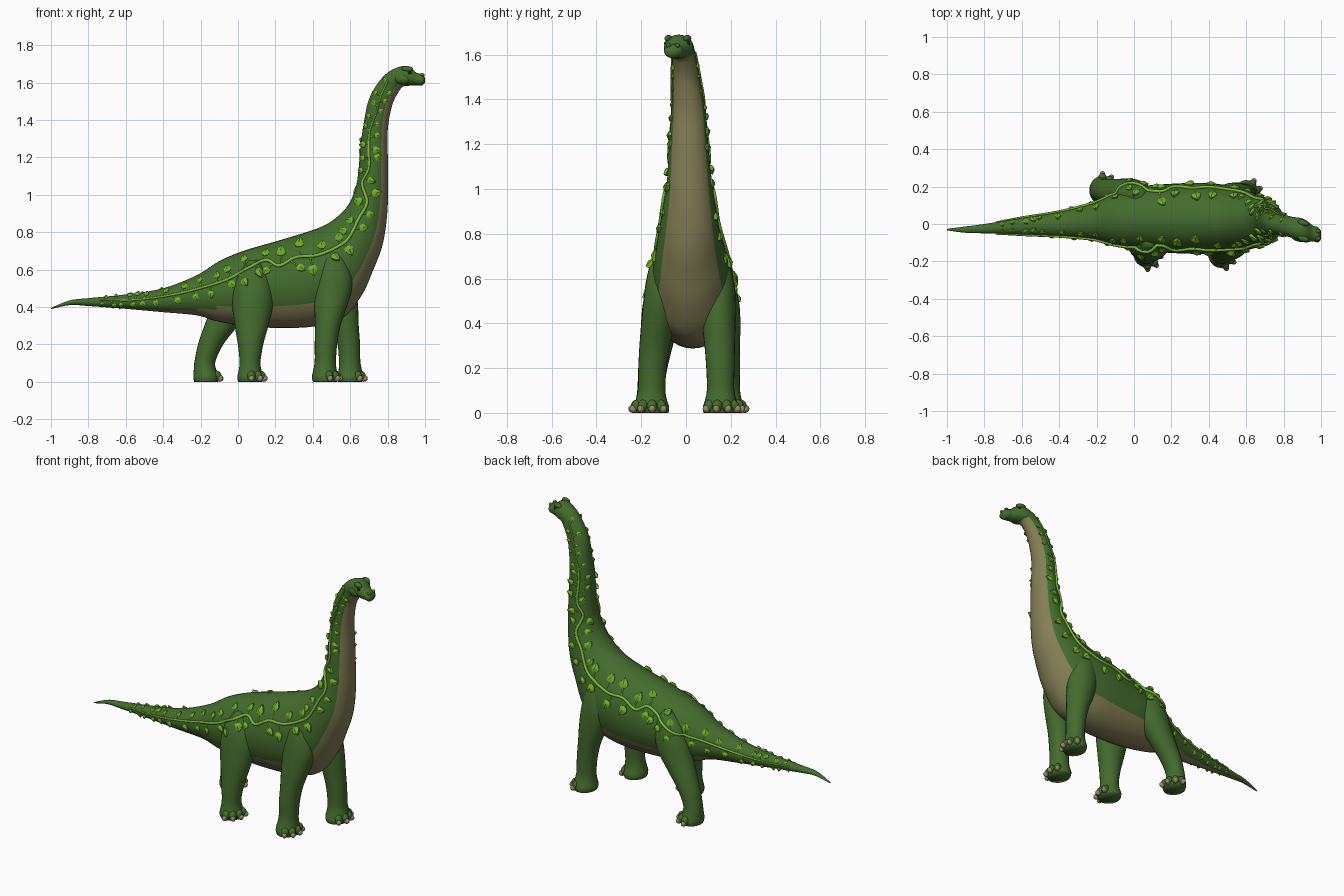
import bpy, bmesh, math, random
from mathutils import Vector
from mathutils.bvhtree import BVHTree

random.seed(4)
if "Cube" in bpy.data.objects:
    bpy.data.objects.remove(bpy.data.objects["Cube"])


def material(name, r, g, b):
    m = bpy.data.materials.new(name)
    m.use_nodes = True
    m.diffuse_color = (r, g, b, 1)
    bsdf = m.node_tree.nodes["Principled BSDF"]
    bsdf.inputs["Base Color"].default_value = (r, g, b, 1)
    bsdf.inputs["Roughness"].default_value = 0.8
    return m


SKIN = material("skin green", .058, .15, .027)
BELLY = material("belly tan", .23, .21, .09)
CLAW = material("claw tan", .3, .26, .13)
VINE = material("vine green", .2, .5, .04)
LEAF = material("leaf green", .16, .44, .02)
EYE = material("eye black", .01, .01, .01)

surface_verts, surface_polys = [], []     # collected skin, for placing the vines


def finish(name, bm, mats, is_skin=False, smooth=True):
    bmesh.ops.recalc_face_normals(bm, faces=bm.faces)
    me = bpy.data.meshes.new(name)
    bm.to_mesh(me)
    bm.free()
    for m in mats:
        me.materials.append(m)
    for p in me.polygons:
        p.use_smooth = smooth
    ob = bpy.data.objects.new(name, me)
    bpy.context.collection.objects.link(ob)
    if is_skin:
        start = len(surface_verts)
        surface_verts.extend(v.co.copy() for v in me.vertices)
        surface_polys.extend([i + start for i in p.vertices] for p in me.polygons)
    return ob


def spline(points, steps):
    """Catmull-Rom through tuples of any size, giving (position, tuple)."""
    out, last = [], len(points) - 1
    for i in range(last):
        quad = [points[max(0, min(last, i + k))] for k in (-1, 0, 1, 2)]
        for s in range(steps):
            t = s / steps
            out.append((i + t, tuple(
                b + .5 * t * (c - a + t * (2*a - 5*b + 4*c - d + t * (3*(b - c) + d - a)))
                for a, b, c, d in zip(*quad))))
    out.append((last, points[-1]))
    return out


def loft(bm, rings):
    """Skin a list of closed rings and cap the ends; yields (ring, side, face)."""
    rows = [[bm.verts.new(p) for p in ring] for ring in rings]
    n, made = len(rows[0]), []
    for i, (a, b) in enumerate(zip(rows, rows[1:])):
        for k in range(n):
            j = (k + 1) % n
            made.append((i, k, bm.faces.new((a[k], a[j], b[j], b[k]))))
    bm.faces.new(rows[0])
    bm.faces.new(rows[-1])
    return made


# Body from tail tip to snout: top x, top z, bottom x, bottom z, half width, y
SECTIONS = [
    (-1, .395, -1, .388, .004, -.03), (-.9, .435, -.9, .41, .017, -.03),
    (-.8, .447, -.8, .405, .025, -.025), (-.6, .467, -.6, .39, .045, -.012),
    (-.4, .5, -.4, .372, .068, 0), (-.22, .57, -.22, .355, .1, .015),
    (-.1, .645, -.12, .325, .14, .025), (.03, .7, .02, .3, .17, .03),
    (.2, .75, .2, .288, .185, .03), (.35, .795, .4, .295, .19, .03),
    (.46, .835, .56, .34, .18, .025), (.54, .89, .66, .46, .16, .02),
    (.595, .955, .72, .59, .14, .015), (.63, 1.04, .775, .74, .12, .015),
    (.645, 1.14, .8, .93, .1, .015), (.655, 1.26, .802, 1.15, .087, .012),
    (.675, 1.4, .8, 1.34, .074, .01), (.7, 1.51, .825, 1.48, .062, 0),
    (.75, 1.6, .862, 1.555, .055, -.008), (.81, 1.66, .885, 1.58, .056, -.018),
    (.88, 1.688, .905, 1.582, .062, -.03), (.92, 1.68, .925, 1.583, .058, -.04),
    (.955, 1.652, .955, 1.583, .043, -.05), (.985, 1.645, .985, 1.585, .04, -.058),
    (1, 1.625, 1, 1.6, .022, -.06)]
SIDES = 36


def body():
    bm = bmesh.new()
    rings, where = [], []
    for pos, (xt, zt, xb, zb, w, y) in spline(SECTIONS, 5):
        mid = Vector(((xt + xb) / 2, y, (zt + zb) / 2))
        up = Vector(((xt - xb) / 2, 0, (zt - zb) / 2))
        angles = [math.tau * k / SIDES for k in range(SIDES)]
        rings.append([mid - up * math.cos(a) + Vector((0, w * math.sin(a), 0)) for a in angles])
        where.append(pos)
    # tan strip along the underside, widening from the tail, ending at the jaw
    for i, k, face in loft(bm, rings):
        half = max(0, min(6, int(where[i] * 1.2 - 1))) if where[i] < 19.4 else 0
        if k < half or k >= SIDES - half:
            face.material_index = 1
    finish("body", bm, [SKIN, BELLY], True)


def ball(name, center, size, mat, turn=0, subdivisions=3):
    bm = bmesh.new()
    bmesh.ops.create_icosphere(bm, subdivisions=subdivisions, radius=1)
    for v in bm.verts:
        x, y, z = (c * s for c, s in zip(v.co, size))
        v.co = Vector(center) + Vector((x * math.cos(turn) - y * math.sin(turn),
                                        x * math.sin(turn) + y * math.cos(turn), z))
    finish(name, bm, [mat])


# Leg profiles: height, blend from foot to hip, x radius, y radius
FRONT = [(0, 0, .064, .076), (.025, 0, .07, .08), (.065, 0, .062, .068),
         (.11, .04, .057, .061), (.2, .1, .06, .063), (.3, .3, .068, .068),
         (.4, .6, .087, .075), (.5, .9, .1, .08), (.58, 1, .092, .075),
         (.66, 1, .06, .055), (.7, 1, .02, .02)]
HIND = [(0, 0, .064, .072), (.025, 0, .069, .077), (.065, -.04, .06, .066),
        (.11, -.04, .056, .06), (.2, .15, .068, .065), (.3, .5, .09, .074),
        (.4, .85, .108, .084), (.48, 1, .108, .084), (.56, 1.1, .088, .07),
        (.62, 1.2, .05, .045), (.65, 1.2, .02, .02)]


def leg(name, profile, foot, hip, heading):
    bm = bmesh.new()
    rings = []
    for _, (z, t, rx, ry) in spline(profile, 4):
        x, y = (f + (h - f) * t for f, h in zip(foot, hip))
        rings.append([(x + rx * math.cos(a), y + ry * math.sin(a), z)
                      for a in (math.tau * k / 24 for k in range(24))])
    loft(bm, rings)
    finish(name, bm, [SKIN], True)
    # toes with a claw on each
    for k in range(4):
        a = math.radians(heading + (k - 1.5) * 36)
        dx, dy = math.cos(a), math.sin(a)
        ball(f"{name}_toe_{k + 1}", (foot[0] + .055 * dx, foot[1] + .062 * dy, .03),
             (.03, .024, .03), SKIN, a)
        ball(f"{name}_claw_{k + 1}", (foot[0] + .076 * dx, foot[1] + .083 * dy, .018),
             (.02, .015, .018), CLAW, a)


body()
leg("near_front_leg", FRONT, (.465, -.155), (.515, -.105), -15)
leg("far_front_leg", FRONT, (.6, .155), (.525, .14), 5)
leg("near_hind_leg", HIND, (.065, -.155), (.08, -.11), -30)
leg("far_hind_leg", HIND, (-.17, .18), (-.01, .155), 35)

# Head details
for side, label in ((-1, "near"), (1, "far")):
    ball(label + "_brow", (.905, -.036 + side * .042, 1.672), (.032, .016, .016), SKIN, -.3)
    ball(label + "_eye", (.918, -.04 + side * .05, 1.65), (.011, .009, .009), EYE, 0, 2)
    ball(label + "_nostril", (.984, -.058 + side * .02, 1.64), (.014, .012, .01), SKIN, 0, 2)
    ball(label + "_cheek", (.88, -.03 + side * .038, 1.62), (.045, .026, .03), SKIN, -.3)

# Vines: side path as x, z, leaf size
PATH = [(-.74, .437, .022), (-.6, .435, .032), (-.45, .448, .036), (-.3, .475, .042),
        (-.15, .515, .045), (-.05, .55, .05), (.06, .61, .055), (.15, .65, .055),
        (.22, .62, .06), (.31, .665, .06), (.42, .675, .06), (.52, .715, .06),
        (.59, .765, .055), (.645, .87, .055), (.69, .96, .055), (.665, 1.06, .05),
        (.7, 1.14, .045), (.7, 1.24, .045), (.705, 1.34, .035), (.74, 1.44, .028),
        (.765, 1.53, .03), (.81, 1.62, .026)]
skin = BVHTree.FromPolygons(surface_verts, surface_polys)


def on_skin(x, z, side):
    hit, normal, _, _ = skin.ray_cast(Vector((x, side, z)), Vector((0, -side, 0)))
    if hit is None:
        return None
    return hit, (normal if normal.y * side > 0 else -normal)


OUTLINE = [(0, 0), (.08, .3), (.35, .42), (.7, .27), (1, 0),
           (.7, -.27), (.35, -.42), (.08, -.3)]


def add_leaf(bm, base, normal, along, size):
    along = (along - normal * along.dot(normal)).normalized()
    across = normal.cross(along)

    def point(u, v, h):
        return bm.verts.new(base + size * (along * u + across * v + normal * h))
    rim = [point(u, v, .1) for u, v in OUTLINE]
    foot = [point(u * .9 + .05, v * .9, -.2) for u, v in OUTLINE]
    crown = point(.4, 0, .3)
    for k in range(8):
        j = (k + 1) % 8
        bm.faces.new((rim[k], rim[j], crown))
        bm.faces.new((foot[k], foot[j], rim[j], rim[k]))


def add_strand(curve, points, radii):
    s = curve.splines.new("POLY")
    s.points.add(len(points) - 1)
    for p, co, r in zip(s.points, points, radii):
        p.co, p.radius = (*co, 1), r


def vine(label, side):
    leaves = bmesh.new()
    curve = bpy.data.curves.new(label + "_vine", "CURVE")
    curve.dimensions = "3D"
    curve.bevel_depth, curve.bevel_resolution = .009, 2
    curve.use_fill_caps = True
    samples = [s for _, s in spline(PATH, 6)]
    points, radii, run, flip = [], [], 0, 1
    for a, b in zip(samples, samples[1:]):
        x, z, size = a
        spot = on_skin(x, z, side)
        if spot is None:
            continue
        points.append(spot[0] + spot[1] * .003)
        radii.append(min(1, size * 18))
        step = Vector((b[0] - x, 0, b[1] - z))
        run += step.length
        if run < size * .72:
            continue
        # a stem and leaf to alternating sides of the vine
        run, flip = 0, -flip
        step.normalize()
        out = Vector((-step.z, 0, step.x)) * flip + step * random.uniform(-.2, .7)
        out.normalize()
        reach = size * random.uniform(.35, .85)
        tip = on_skin(x + out.x * reach, z + out.z * reach, side)
        if tip is None or (tip[0] - spot[0]).length > size * 1.6:
            continue
        add_strand(curve, [spot[0], tip[0]], [.6, .4])
        add_leaf(leaves, tip[0], tip[1], out, size * random.uniform(.85, 1.1))
    add_strand(curve, points, radii)
    curve.materials.append(VINE)
    bpy.context.collection.objects.link(bpy.data.objects.new(label + "_vine", curve))
    finish(label + "_leaves", leaves, [LEAF], smooth=False)


vine("near", -1)
vine("far", 1)
